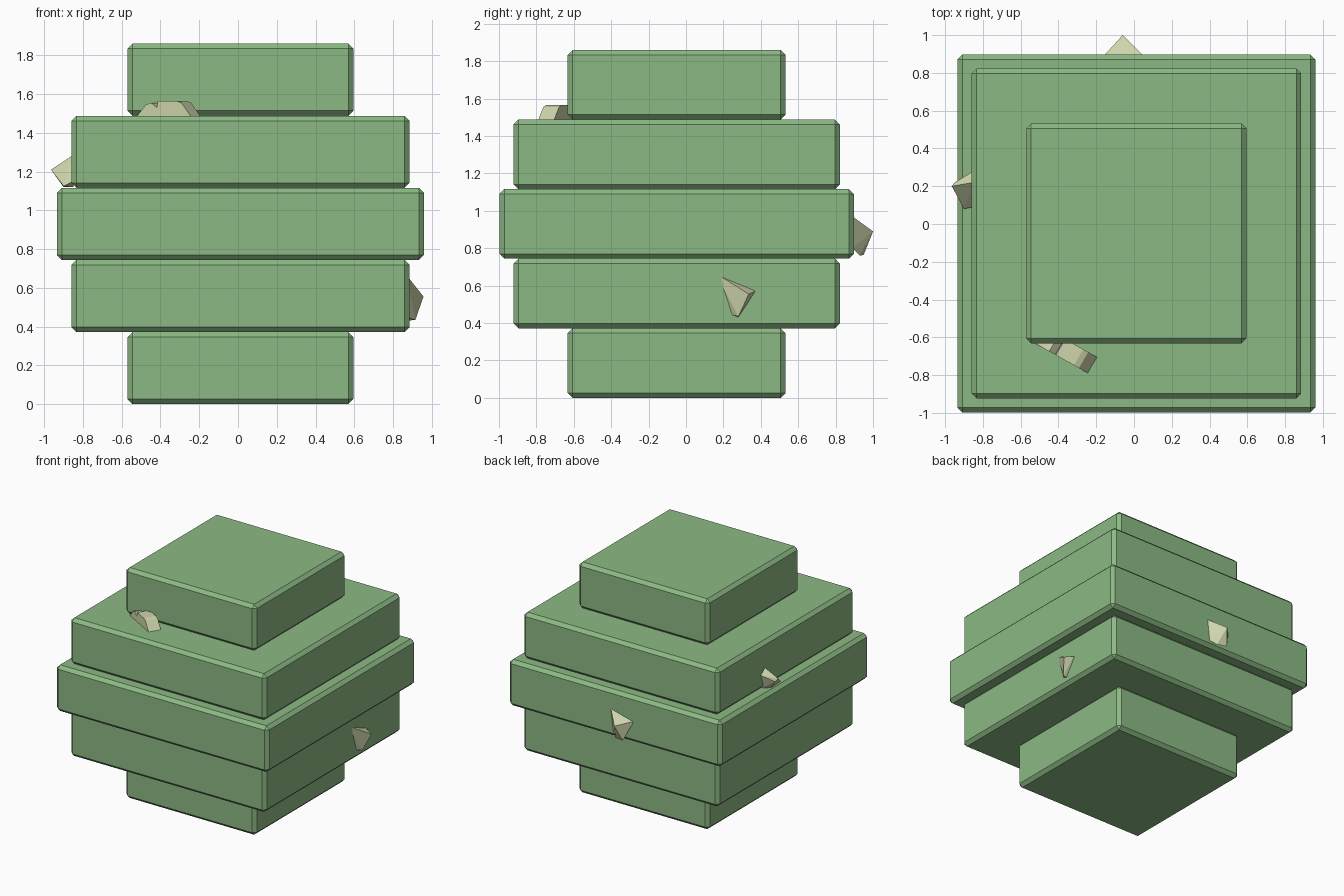
import bpy, bmesh
from mathutils import Vector

if "Cube" in bpy.data.objects:
    bpy.data.objects.remove(bpy.data.objects["Cube"])


def material(name, colour):
    m = bpy.data.materials.new(name)
    m.use_nodes = True
    m.diffuse_color = colour
    m.node_tree.nodes["Principled BSDF"].inputs["Base Color"].default_value = colour
    return m


green = material("leaf green", (0.262, 0.485, 0.231, 1))
cream = material("pale thorn", (0.62, 0.66, 0.41, 1))


def finish(name, bm, mat):
    bmesh.ops.recalc_face_normals(bm, faces=bm.faces)
    mesh = bpy.data.meshes.new(name)
    bm.to_mesh(mesh)
    bm.free()
    mesh.materials.append(mat)
    obj = bpy.data.objects.new(name, mesh)
    bpy.context.collection.objects.link(obj)
    return obj


def tier(name, index, width):
    """One chamfered square slab of the stack."""
    height = 0.372
    bm = bmesh.new()
    bmesh.ops.create_cube(bm, size=1)
    bmesh.ops.scale(bm, vec=(width, width, height), verts=bm.verts)
    bmesh.ops.translate(bm, vec=(0.0125, -0.05, height * (index + 0.5)), verts=bm.verts)
    bmesh.ops.bevel(bm, geom=bm.edges[:], offset=0.026, segments=1, affect='EDGES')
    finish(name, bm, green)


def chip(name, points):
    """An angular shard wrapped around a few corners."""
    bm = bmesh.new()
    for p in points:
        bm.verts.new(p)
    bmesh.ops.convex_hull(bm, input=bm.verts)
    finish(name, bm, cream)


# Stack of slabs, widest in the middle
small, medium, large = 1.165, 1.745, 1.895
names = ("bottom", "lower", "middle", "upper", "top")
for i, width in enumerate((small, medium, large, medium, small)):
    tier(names[i] + "_tier", i, width)

# Shards poking out of the sides
chip("left_shard", [(0.87, 0.16, 0.665), (0.87, 0.37, 0.575), (0.89, 0.37, 0.57),
                    (0.957, 0.335, 0.555), (0.915, 0.28, 0.435),
                    (0.87, 0.23, 0.45), (0.87, 0.28, 0.43)])
chip("back_shard", [(0.05, 0.89, 0.97), (-0.16, 0.89, 0.915), (-0.06, 1.0, 0.89),
                    (-0.1, 0.95, 0.765), (-0.02, 0.93, 0.76), (0.03, 0.89, 0.8)])
chip("right_shard", [(-0.85, 0.28, 1.24), (-0.85, 0.22, 1.285), (-0.965, 0.2, 1.21),
                     (-0.95, 0.22, 1.19), (-0.9, 0.08, 1.125), (-0.85, 0.09, 1.15),
                     (-0.9, 0.2, 1.12), (-0.85, 0.24, 1.12)])

# Notched strip lying on the upper tier
along = Vector((-0.87, 0.49, 0))
across = Vector((0.025, 0.042, 0))
start = Vector((-0.215, -0.75, 1.48))
profile = [(0, 0), (0.06, 0.075), (0.09, 0.085), (0.2, 0.085), (0.205, 0.05),
           (0.24, 0.075), (0.27, 0.065), (0.33, 0)]
bm = bmesh.new()
face = bm.faces.new([bm.verts.new(start - across + along * s + Vector((0, 0, z)))
                     for s, z in profile])
side = bmesh.ops.extrude_face_region(bm, geom=[face])
bmesh.ops.translate(bm, vec=across * 2,
                    verts=[v for v in side["geom"] if isinstance(v, bmesh.types.BMVert)])
finish("front_strip", bm, cream)
